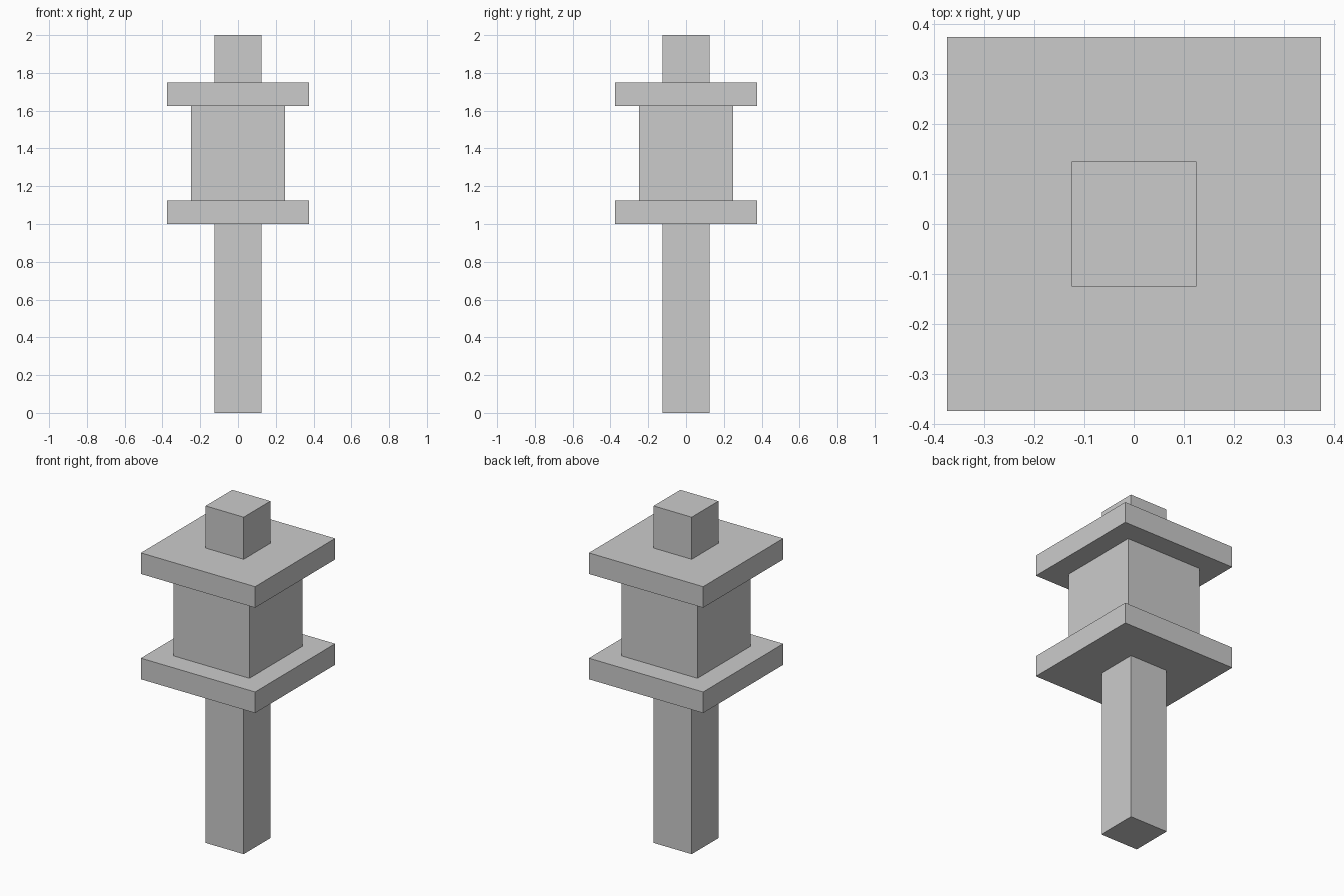
import bpy

if "Cube" in bpy.data.objects:
    bpy.data.objects.remove(bpy.data.objects["Cube"])


def square_block(name, width, z0, z1):
    """Axis-aligned square block centred on the z axis, from z0 to z1."""
    bpy.ops.mesh.primitive_cube_add(size=1, location=(0, 0, (z0 + z1) / 2))
    block = bpy.context.object
    block.name = name
    block.scale = (width, width, z1 - z0)
    bpy.ops.object.transform_apply(location=False, rotation=False, scale=True)
    return block


# Stone lantern stacked from the ground up: name, width, bottom, top
parts = [
    ("post", 0.25, 0.0, 1.0),
    ("lower_slab", 0.75, 1.0, 1.125),
    ("lantern_body", 0.5, 1.125, 1.625),
    ("roof_slab", 0.75, 1.625, 1.75),
    ("finial", 0.25, 1.75, 2.0),
]
for part in parts:
    square_block(*part)
